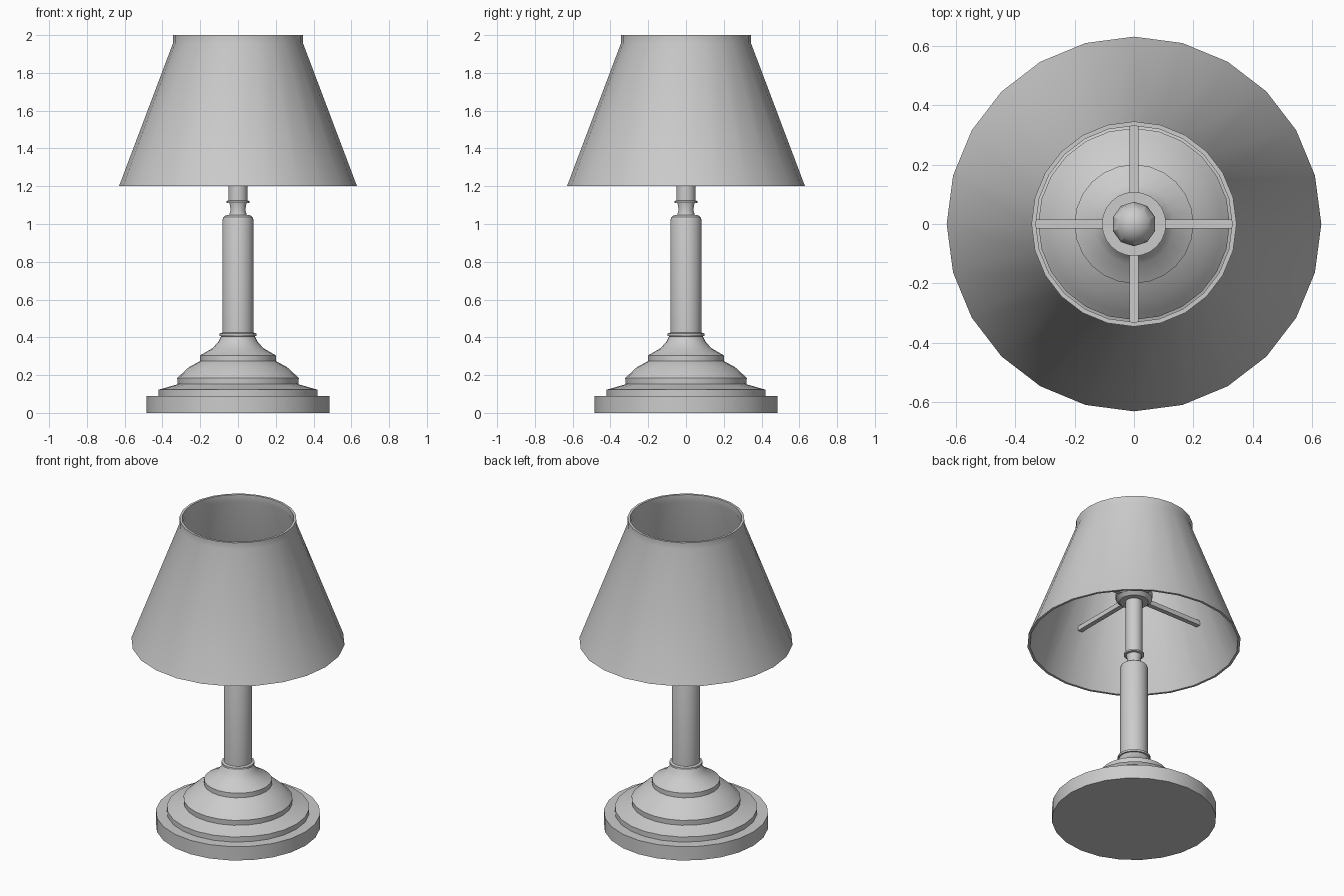
import bpy, bmesh
from math import sin, cos, pi, radians
from mathutils import Matrix

if "Cube" in bpy.data.objects:
    bpy.data.objects.remove(bpy.data.objects["Cube"])


def finish(name, bm, smooth=True):
    bmesh.ops.recalc_face_normals(bm, faces=bm.faces)
    me = bpy.data.meshes.new(name)
    bm.to_mesh(me)
    bm.free()
    ob = bpy.data.objects.new(name, me)
    bpy.context.collection.objects.link(ob)
    if smooth:
        bpy.ops.object.select_all(action='DESELECT')
        ob.select_set(True)
        bpy.context.view_layer.objects.active = ob
        bpy.ops.object.shade_smooth_by_angle(angle=radians(30))
    return ob


def lathe(name, profile, n=24, closed=False):
    """Revolve (radius, z) points about z; open profiles get end caps."""
    bm = bmesh.new()
    rings = [[bm.verts.new((r * cos(2 * pi * i / n), r * sin(2 * pi * i / n), z))
              for i in range(n)] for r, z in profile]
    pairs = list(zip(rings, rings[1:]))
    if closed:
        pairs.append((rings[-1], rings[0]))
    else:
        bm.faces.new(rings[0])
        bm.faces.new(rings[-1])
    for a, b in pairs:
        for i in range(n):
            j = (i + 1) % n
            bm.faces.new((a[i], a[j], b[j], b[i]))
    return finish(name, bm)


# Stepped base
lathe("base_plate", [(0.485, 0), (0.485, 0.09), (0.40, 0.09)])
lathe("base_steps", [
    (0.42, 0.088), (0.42, 0.123), (0.325, 0.15), (0.32, 0.152), (0.322, 0.185),
    (0.30, 0.205), (0.26, 0.242), (0.20, 0.275), (0.20, 0.305),
    (0.135, 0.342), (0.105, 0.375), (0.088, 0.408)])

# Column with collars and neck
lathe("column", [
    (0.085, 0.405), (0.097, 0.407), (0.097, 0.42), (0.083, 0.425),
    (0.083, 1.02), (0.078, 1.036), (0.065, 1.046), (0.046, 1.048),
    (0.039, 1.075), (0.045, 1.11), (0.06, 1.112), (0.06, 1.122), (0.05, 1.125),
    (0.05, 1.50)])

# Shade with wall thickness
lathe("shade", [
    (0.63, 1.2), (0.345, 1.955), (0.345, 2.0),
    (0.33, 2.0), (0.33, 1.955), (0.615, 1.2)], closed=True)

# Hub and bulb inside the shade
lathe("hub", [(0.085, 1.475), (0.108, 1.495), (0.108, 1.535), (0.06, 1.535)])
bm = bmesh.new()
bmesh.ops.create_uvsphere(bm, u_segments=10, v_segments=8, radius=0.075,
                          matrix=Matrix.Translation((0, 0, 1.58)))
finish("bulb", bm)

# Four spokes holding the shade
bm = bmesh.new()
for k in range(4):
    m = (Matrix.Rotation(k * pi / 2, 4, 'Z') @ Matrix.Translation((0.29, 0, 1.51))
         @ Matrix.Diagonal((0.41, 0.03, 0.03, 1)))
    bmesh.ops.create_cube(bm, size=1, matrix=m)
finish("spokes", bm, smooth=False)
